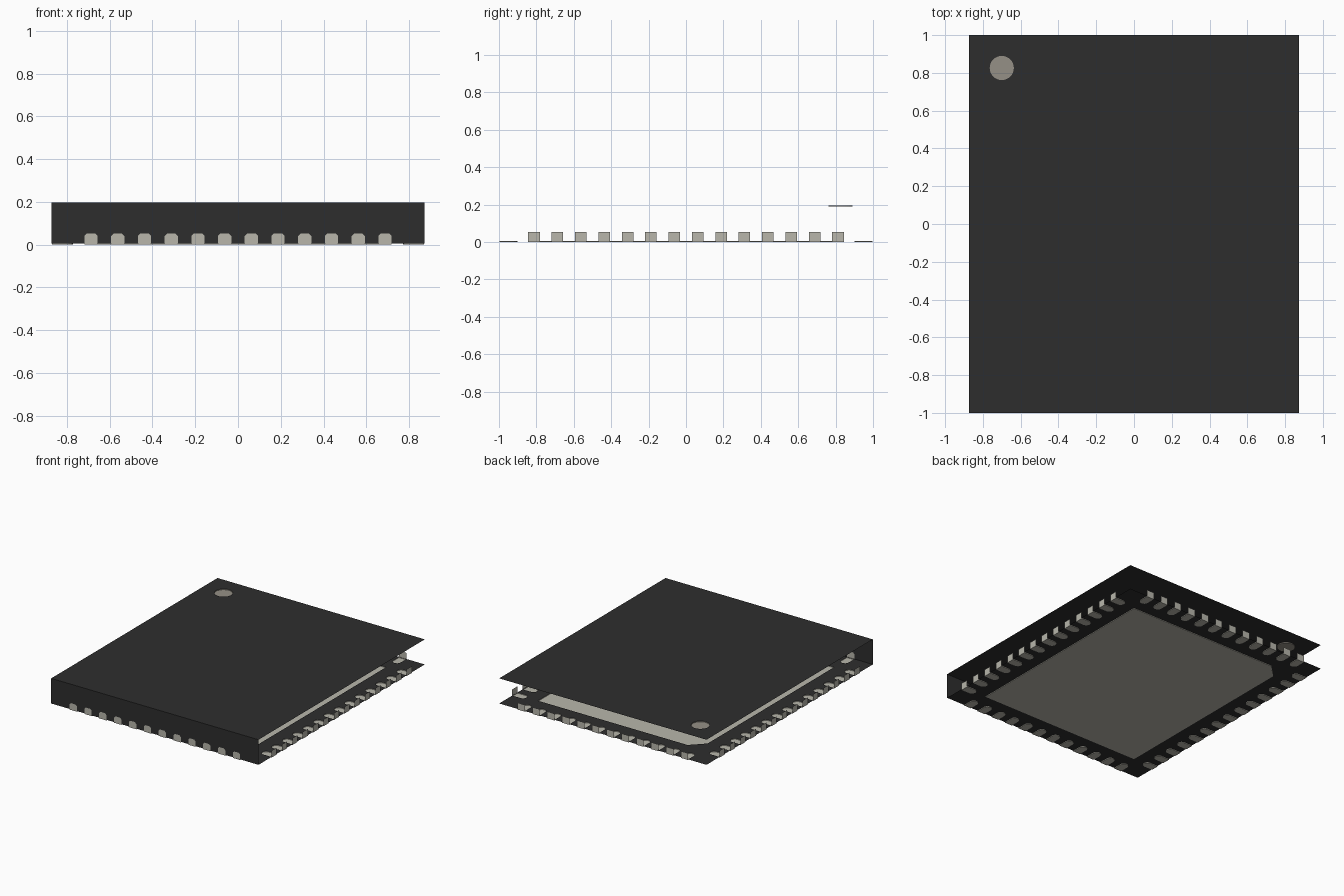
import bpy, bmesh, math
from mathutils import Vector, Matrix
from mathutils.geometry import delaunay_2d_cdt

cube = bpy.data.objects.get("Cube")
if cube:
    bpy.data.objects.remove(cube, do_unlink=True)


def material(name, rgb):
    m = bpy.data.materials.new(name)
    m.use_nodes = True
    m.diffuse_color = (*rgb, 1)
    m.node_tree.nodes["Principled BSDF"].inputs["Base Color"].default_value = (*rgb, 1)
    return m


BLACK = material("black_resin", (0.027, 0.027, 0.027))
METAL = material("tinned_metal", (0.48, 0.47, 0.41))
MARK = material("marker_grey", (0.30, 0.28, 0.24))

HX, HY = 0.873, 1.0          # half width and half depth
TOP, BASE = 0.196, 0.005     # shell heights
PITCH, LEAD_W, LEAD_L, LEAD_H = 0.125, 0.062, 0.10, 0.052
UPRIGHT = Matrix.Rotation(math.radians(90), 4, 'X')


def level(z):
    return Matrix.Translation((0, 0, z))


def add_sheet(bm, loops, place, down=False):
    """Fill the first counter-clockwise 2D loop, leaving the others as holes."""
    points, faces = [], []
    for loop in loops:
        faces.append(list(range(len(points), len(points) + len(loop))))
        points += [Vector(p) for p in loop]
    coords, _, tris, _, _, sources = delaunay_2d_cdt(points, [], faces, 0, 1e-6)
    verts = [bm.verts.new(place @ co.to_3d()) for co in coords]
    for tri, source in zip(tris, sources):
        if set(source) == {0}:
            ring = [verts[i] for i in tri]
            bm.faces.new(ring[::-1] if down else ring)
    bmesh.ops.delete(bm, geom=[v for v in verts if not v.link_faces], context='VERTS')


def add_rim(bm, loop, z0, z1):
    """Vertical band that follows a counter-clockwise loop."""
    low = [bm.verts.new((x, y, z0)) for x, y in loop]
    high = [bm.verts.new((x, y, z1)) for x, y in loop]
    for i in range(len(loop)):
        j = (i + 1) % len(loop)
        bm.faces.new((low[i], low[j], high[j], high[i]))


def finish(bm, name, mat):
    me = bpy.data.meshes.new(name)
    bm.to_mesh(me)
    bm.free()
    me.materials.append(mat)
    bpy.context.collection.objects.link(bpy.data.objects.new(name, me))


def lead_outline(u):
    """Flat lead with a round inner end: u along the edge, v inward."""
    r = LEAD_W / 2
    v = LEAD_L - r
    arc = [(u + r * math.cos(math.pi * k / 8), v + r * math.sin(math.pi * k / 8)) for k in range(9)]
    return [(u - r, 0.002), (u + r, 0.002)] + arc


def tab_outline(u, cut, bottom=0.0):
    """Upright lead end; cut clips its top corners."""
    r = LEAD_W / 2
    pts = [(u - r, bottom), (u + r, bottom)]
    if cut:
        return pts + [(u + r, LEAD_H - cut), (u + r - cut, LEAD_H),
                      (u - r + cut, LEAD_H), (u - r, LEAD_H - cut)]
    return pts + [(u + r, LEAD_H), (u - r, LEAD_H)]


def row(n):
    return [(i - (n - 1) / 2) * PITCH for i in range(n)]


# Four rows of leads, each turned around the centre (+x is the model's left)
SIDES = [("front", 0, 12, HY, 0.012), ("left", 90, 14, HX, 0),
         ("back", 180, 12, HY, 0), ("right", 270, 14, HX, 0)]
lead_loops = []
for side, angle, count, half, cut in SIDES:
    turn = Matrix.Rotation(math.radians(angle), 4, 'Z')
    edge = turn @ Matrix.Translation((0, -half, 0))
    bm = bmesh.new()
    for u in row(count):
        flat = [(edge @ Vector((a, v, 0))).to_2d() for a, v in lead_outline(u)]
        lead_loops.append(flat)
        add_sheet(bm, [flat], level(0), down=True)
        add_rim(bm, flat, 0, BASE)
        add_sheet(bm, [tab_outline(u, cut)], edge @ UPRIGHT)
    finish(bm, side + "_leads", METAL)

# Large centre pad with one clipped corner
px, py, clip = 0.68, 0.81, 0.10
pad = [(-px, -py), (px, -py), (px, py), (-px + clip, py), (-px, py - clip)]
bm = bmesh.new()
add_sheet(bm, [pad], level(0), down=True)
add_rim(bm, pad, 0, BASE)
finish(bm, "centre_pad", METAL)

# Bottom panel, open where the pad and leads sit
outer = [(-HX, -HY), (HX, -HY), (HX, HY), (-HX, HY)]
bm = bmesh.new()
add_sheet(bm, [outer, pad] + lead_loops, level(BASE), down=True)
finish(bm, "bottom_panel", BLACK)

# Top panel with a round opening for the marker
dot = [(-0.70 + 0.064 * math.cos(math.tau * k / 32), 0.826 + 0.064 * math.sin(math.tau * k / 32))
       for k in range(32)]
bm = bmesh.new()
add_sheet(bm, [outer, dot], level(TOP))
finish(bm, "top_panel", BLACK)

# Shallow recessed marker
bm = bmesh.new()
add_sheet(bm, [dot], level(TOP - 0.006))
add_rim(bm, dot, TOP - 0.006, TOP)
finish(bm, "corner_marker", MARK)

# Front wall, the only closed side, with openings for the lead ends
wall = [(-HX, BASE), (HX, BASE), (HX, TOP), (-HX, TOP)]
openings = [tab_outline(u, 0.012, BASE + 0.001) for u in row(12)]
bm = bmesh.new()
add_sheet(bm, [wall] + openings, Matrix.Translation((0, -HY, 0)) @ UPRIGHT)
finish(bm, "front_wall", BLACK)
